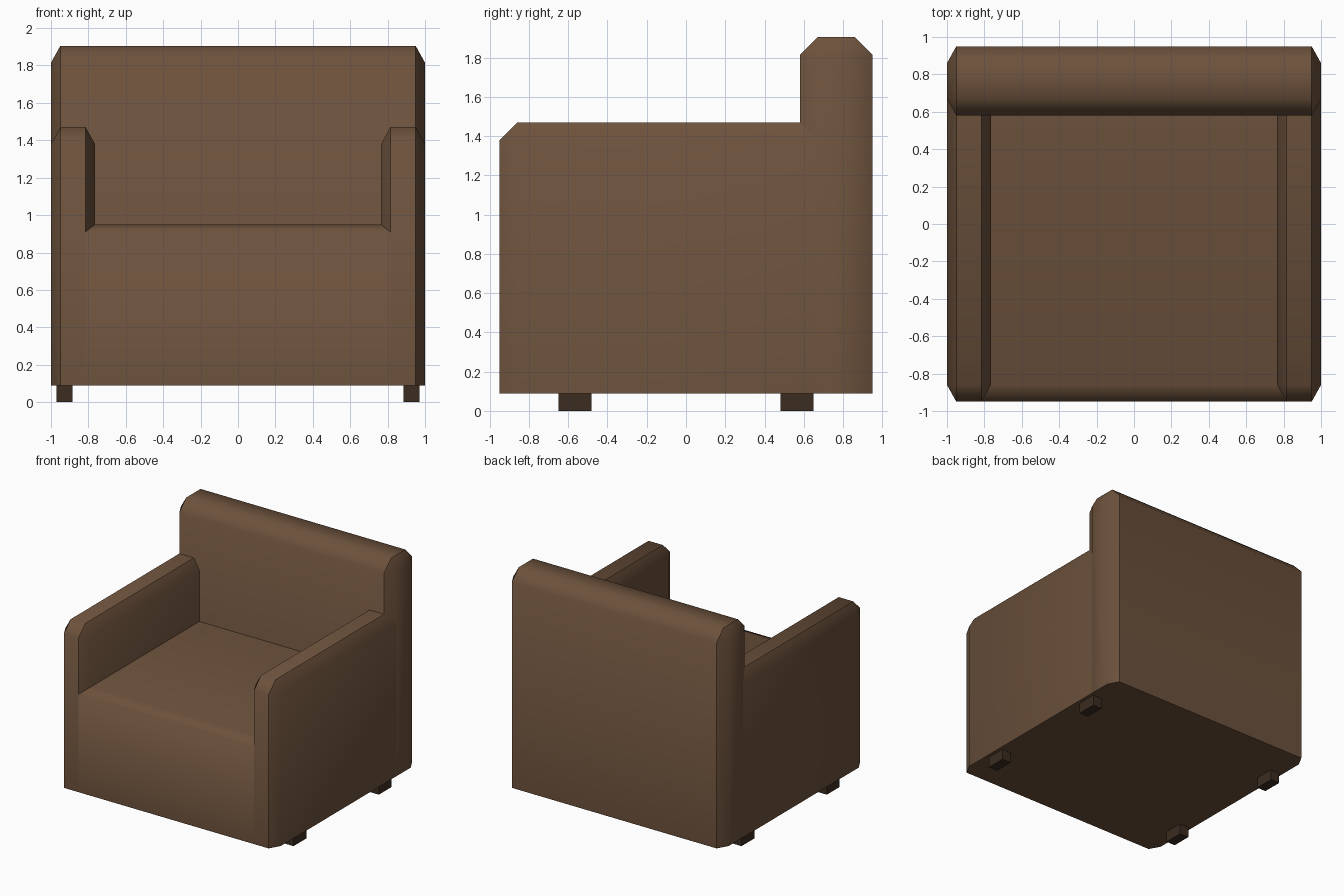
import bpy, bmesh, math
from mathutils import Vector

if "Cube" in bpy.data.objects:
    bpy.data.objects.remove(bpy.data.objects["Cube"])

CUT = 0.09           # chamfer depth in y and z
XS = 0.05 / CUT      # chamfers are narrower along x


def material(name, color):
    m = bpy.data.materials.new(name)
    m.diffuse_color = (*color, 1)
    m.use_nodes = True
    m.node_tree.nodes["Principled BSDF"].inputs["Base Color"].default_value = m.diffuse_color
    return m


fabric = material("brown_leather", (0.15, 0.083, 0.045))
dark = material("dark_wood", (0.045, 0.026, 0.015))


def finish(name, bm, mat, angle):
    bmesh.ops.recalc_face_normals(bm, faces=bm.faces)
    me = bpy.data.meshes.new(name)
    bm.to_mesh(me)
    bm.free()
    me.materials.append(mat)
    ob = bpy.data.objects.new(name, me)
    bpy.context.collection.objects.link(ob)
    if angle:
        bpy.ops.object.select_all(action='DESELECT')
        ob.select_set(True)
        bpy.context.view_layer.objects.active = ob
        bpy.ops.object.shade_smooth_by_angle(angle=math.radians(angle))
    return ob


def box(name, lo, hi, mat, chamfer=False, open_rear=False):
    """Box from corner to corner; chamfers all but the bottom (and rear) edges."""
    lo, hi = Vector(lo), Vector(hi)
    bm = bmesh.new()
    bmesh.ops.create_cube(bm, size=1)
    for v in bm.verts:
        v.co = Vector([(lo[i] + hi[i]) / 2 + v.co[i] * (hi[i] - lo[i]) for i in range(3)])
    if chamfer:
        edges = [e for e in bm.edges
                 if not all(abs(v.co.z - lo.z) < 1e-4 for v in e.verts)
                 and not (open_rear and all(abs(v.co.y - hi.y) < 1e-4 for v in e.verts))]
        bmesh.ops.scale(bm, vec=(1 / XS, 1, 1), verts=bm.verts)
        bmesh.ops.bevel(bm, geom=edges, offset=CUT, segments=1, affect='EDGES')
        bmesh.ops.scale(bm, vec=(XS, 1, 1), verts=bm.verts)
    return finish(name, bm, mat, 50 if chamfer else 0)


# Backrest
box("backrest", (-1, 0.58, 0.09), (1, 0.95, 1.905), fabric, chamfer=True)

# Arms and feet, left and right
for side, s in (("left", -1), ("right", 1)):
    xs = sorted((s * 0.765, s))
    box(side + "_arm", (xs[0], -0.95, 0.09), (xs[1], 0.67, 1.47), fabric,
        chamfer=True, open_rear=True)
    xs = sorted((s * 0.885, s * 0.97))
    for end, y in (("front", -0.565), ("rear", 0.565)):
        box(f"{side}_{end}_foot", (xs[0], y - 0.085, 0), (xs[1], y + 0.085, 0.095), dark)

# Seat: side profile with a sloped front lip, extruded between the arms
profile = [(-0.95, 0.09), (-0.95, 0.91), (-0.86, 0.95), (0.6, 0.95), (0.6, 0.09)]
bm = bmesh.new()
face = bm.faces.new([bm.verts.new((-0.815, y, z)) for y, z in profile])
ext = bmesh.ops.extrude_face_region(bm, geom=[face])
bmesh.ops.translate(bm, vec=(1.63, 0, 0),
                    verts=[g for g in ext["geom"] if isinstance(g, bmesh.types.BMVert)])
finish("seat", bm, fabric, 70)
